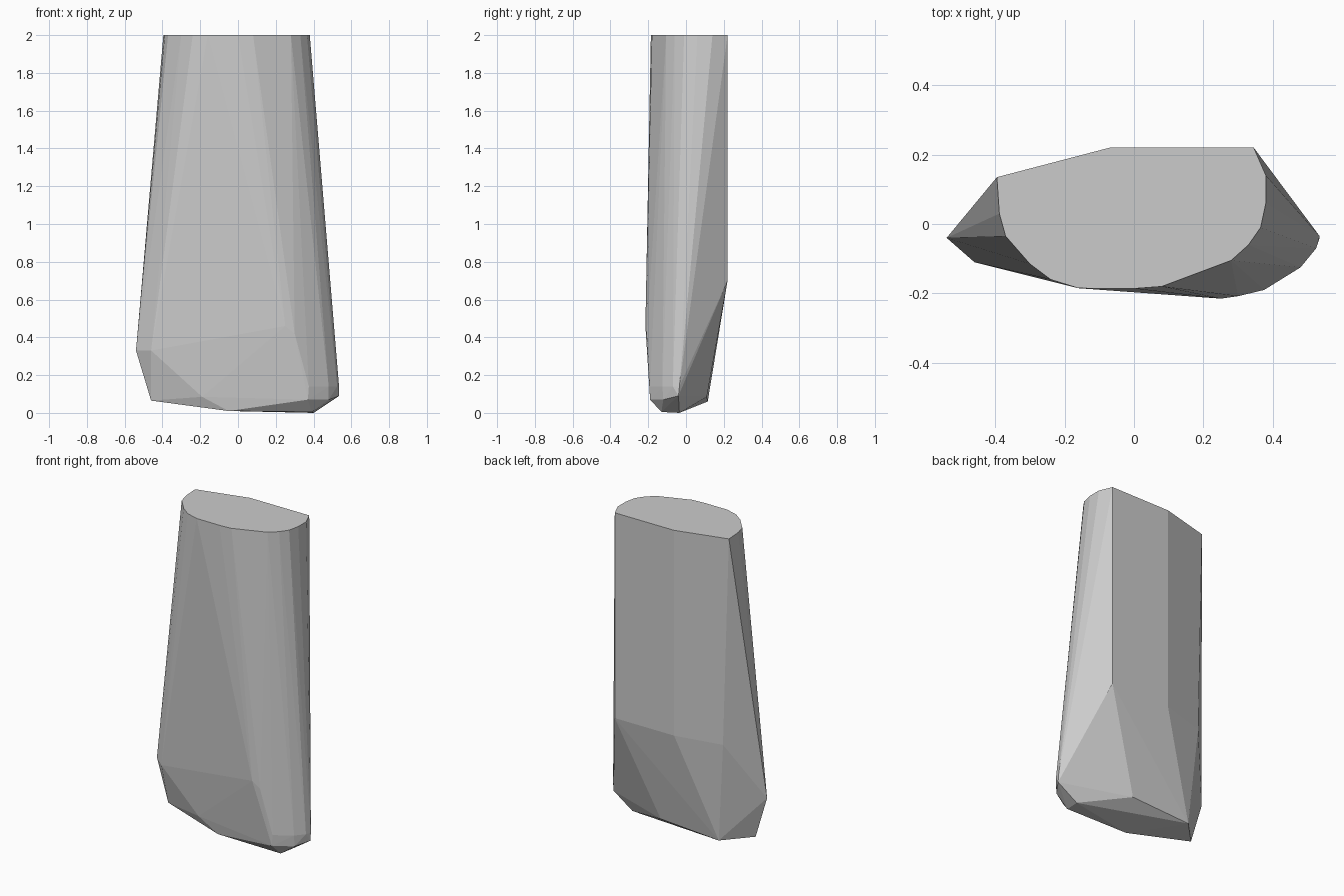
import bpy
import bmesh

cube = bpy.data.objects.get("Cube")
if cube:
    bpy.data.objects.remove(cube, do_unlink=True)

# Single matte grey
grey = bpy.data.materials.new("stone_grey")
grey.use_nodes = True
colour = (0.6, 0.6, 0.6, 1)
grey.diffuse_color = colour
grey.node_tree.nodes["Principled BSDF"].inputs["Base Color"].default_value = colour

# Flat top outline: straight back, rounded sides and front
top_height = 2
top_outline = [
    (-.395, .135), (-.07, .22), (.345, .22), (.38, .14), (.38, .06),
    (.365, -.01), (.33, -.06), (.28, -.105), (.08, -.18), (0, -.186),
    (-.16, -.185), (-.24, -.16), (-.3, -.115), (-.37, -.035), (-.388, .03),
]

# Lower corners of the back face, where it bends under
back_bend = [(.345, .22, .7), (-.07, .22, .7), (-.36, .144, .69)]

# Widest points of the flared sides and front
flare = [
    (-.54, -.04, .33), (-.46, -.11, .33),
    (.25, -.215, .46), (.3, -.208, .42),
    (.535, -.035, .14), (.525, -.07, .14), (.48, -.125, .14), (.375, -.19, .14),
]

# Chipped underside
underside = [
    (-.46, -.04, .065), (-.31, .115, .06), (.1, .11, .085),
    (-.19, -.125, .085), (-.05, -.13, .01), (.39, -.13, .005), (.4, -.035, 0),
    (.37, -.19, .07), (.48, -.12, .07), (.535, -.04, .09),
]


def faceted_block(name, points, material):
    """Wrap flat facets tightly around the given corner points."""
    bm = bmesh.new()
    for point in points:
        bm.verts.new(point)
    bmesh.ops.convex_hull(bm, input=bm.verts[:])
    loose = [v for v in bm.verts if not v.link_faces]
    bmesh.ops.delete(bm, geom=loose, context='VERTS')
    # Merge flat neighbouring triangles into clean facets
    bmesh.ops.dissolve_limit(bm, angle_limit=0.01, verts=bm.verts[:], edges=bm.edges[:])
    bmesh.ops.recalc_face_normals(bm, faces=bm.faces[:])
    mesh = bpy.data.meshes.new(name)
    bm.to_mesh(mesh)
    bm.free()
    mesh.materials.append(material)
    block = bpy.data.objects.new(name, mesh)
    bpy.context.collection.objects.link(block)
    return block


top_rim = [(x, y, top_height) for x, y in top_outline]
faceted_block("stone_block", top_rim + back_bend + flare + underside, grey)
